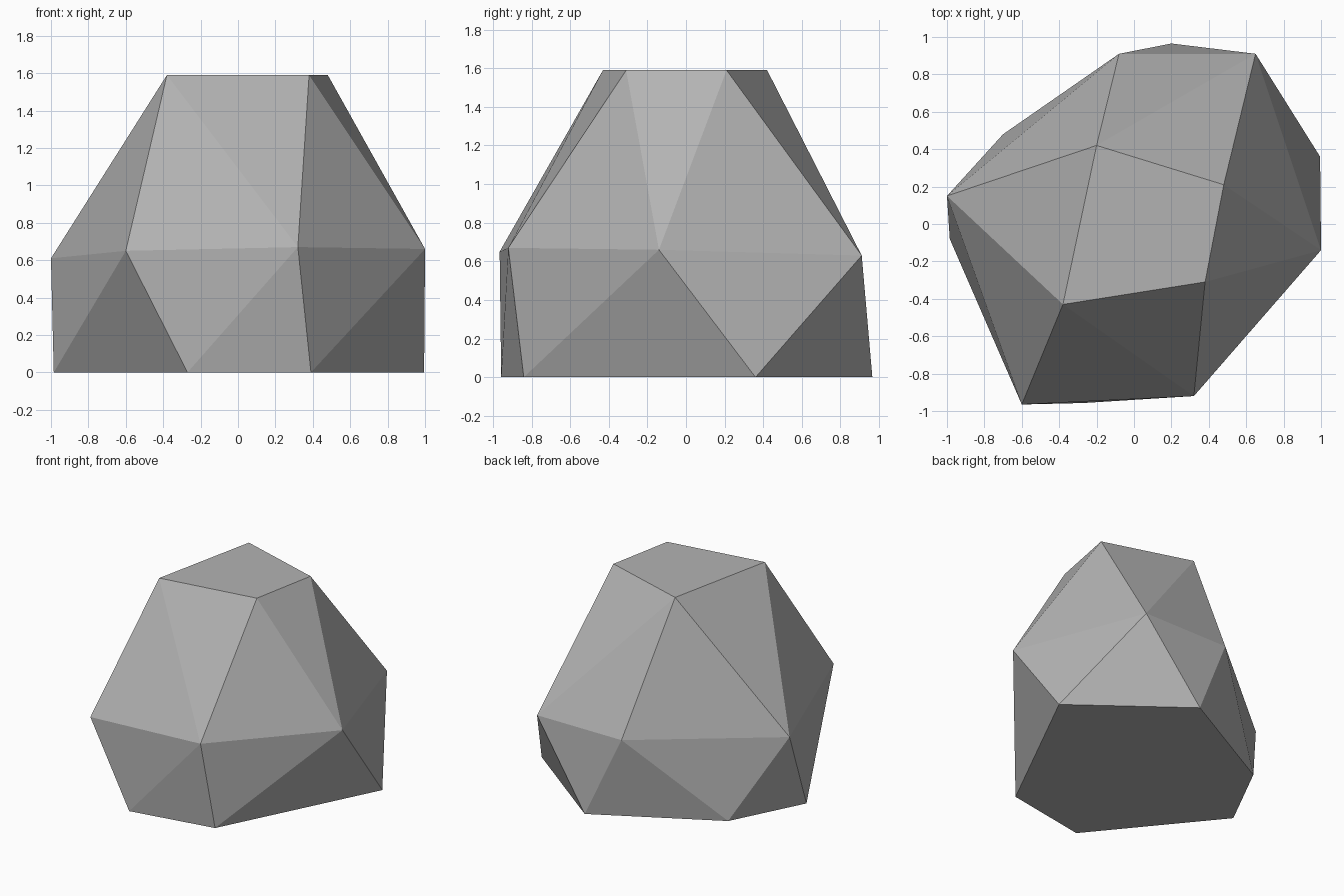
import bpy
import bmesh

if "Cube" in bpy.data.objects:
    bpy.data.objects.remove(bpy.data.objects["Cube"])

# Three counter-clockwise rings that define the boulder
CROWN = [(-0.38, -0.43, 1.59), (0.38, -0.31, 1.59), (0.48, 0.21, 1.59), (-0.20, 0.42, 1.59)]
WAIST = [(-0.60, -0.965, 0.65), (0.32, -0.92, 0.67), (1.00, -0.14, 0.66),
         (0.65, 0.91, 0.63), (-0.08, 0.91, 0.63), (-1.00, 0.15, 0.61)]
BASE = [(-0.27, -0.957, 0), (0.39, -0.84, 0), (0.995, 0.36, 0),
        (0.20, 0.965, 0), (-0.70, 0.48, 0), (-0.985, -0.08, 0)]

bm = bmesh.new()
crown, waist, base = ([bm.verts.new(p) for p in ring] for ring in (CROWN, WAIST, BASE))

# Flat top and underside
bm.faces.new(crown)
bm.faces.new(base[::-1])

# Lower facets: alternating triangles between base and waist
for i in range(6):
    j = (i + 1) % 6
    bm.faces.new((waist[i], base[i], waist[j]))
    bm.faces.new((base[i], base[j], waist[j]))

# Upper facets: each waist edge rises to a crown corner
for i, corner in enumerate((0, 1, 2, 3, 3, 0)):
    bm.faces.new((waist[i], waist[(i + 1) % 6], crown[corner]))

# Upper facets: each crown edge drops to a waist corner
for i, corner in enumerate((1, 2, 3, 5)):
    bm.faces.new((crown[i], waist[corner], crown[(i + 1) % 4]))

bmesh.ops.recalc_face_normals(bm, faces=bm.faces)
mesh = bpy.data.meshes.new("boulder")
bm.to_mesh(mesh)
bm.free()

# Plain grey stone, flat shaded
stone = bpy.data.materials.new("grey stone")
stone.diffuse_color = (0.45, 0.45, 0.45, 1)
stone.use_nodes = True
stone.node_tree.nodes["Principled BSDF"].inputs["Base Color"].default_value = stone.diffuse_color
mesh.materials.append(stone)
boulder = bpy.data.objects.new("boulder", mesh)
bpy.context.collection.objects.link(boulder)
